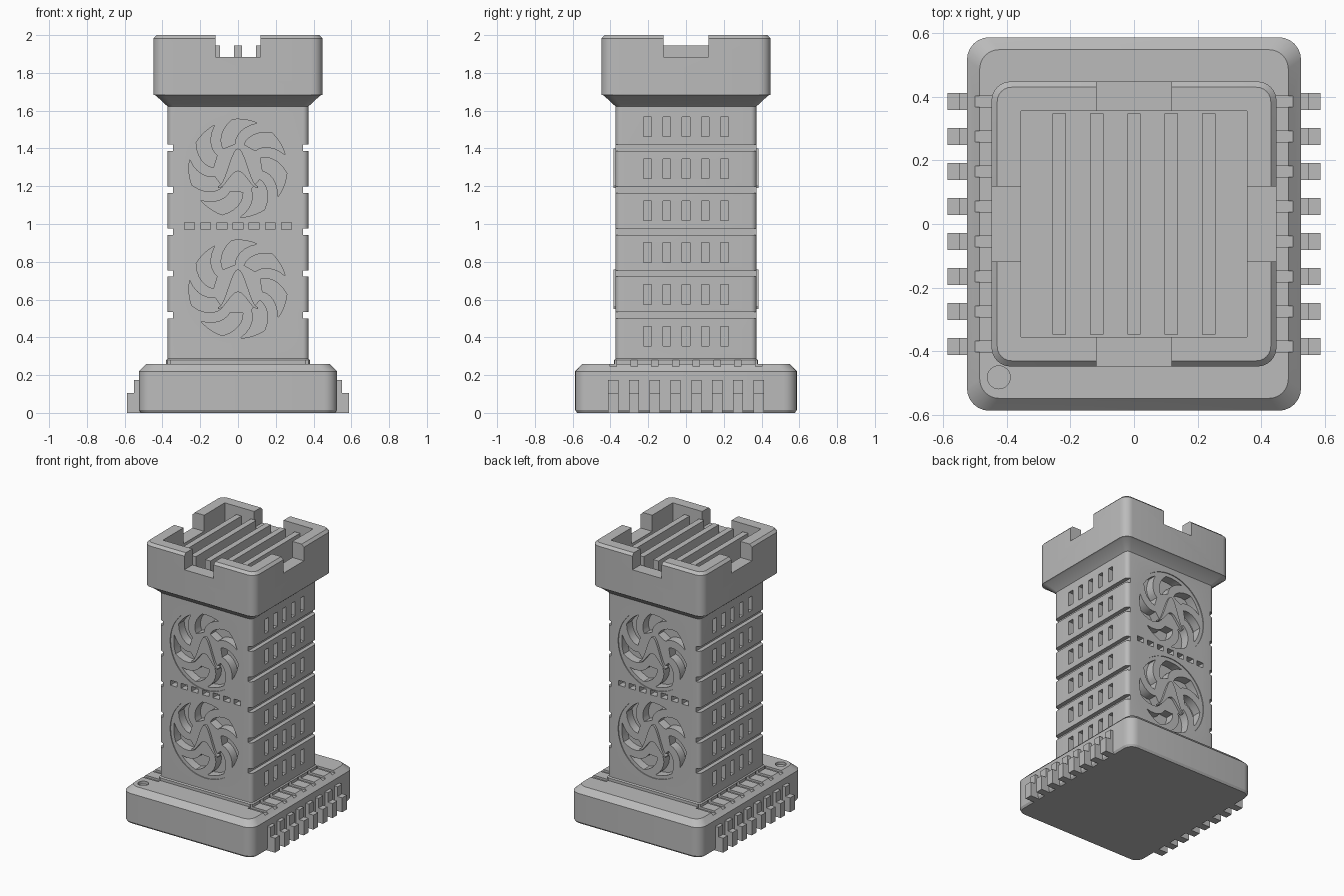
import bpy, bmesh
from math import sin, cos, pi, radians
from mathutils import Matrix

if "Cube" in bpy.data.objects:
    bpy.data.objects.remove(bpy.data.objects["Cube"], do_unlink=True)

grey = bpy.data.materials.new("plain grey")
grey.use_nodes = True
grey.diffuse_color = (0.5, 0.5, 0.5, 1)
grey.node_tree.nodes["Principled BSDF"].inputs["Base Color"].default_value = (0.5, 0.5, 0.5, 1)


def make_object(name, bm):
    bmesh.ops.recalc_face_normals(bm, faces=bm.faces)
    mesh = bpy.data.meshes.new(name)
    bm.to_mesh(mesh)
    bm.free()
    mesh.materials.append(grey)
    obj = bpy.data.objects.new(name, mesh)
    bpy.context.collection.objects.link(obj)
    return obj


def activate(obj):
    bpy.ops.object.select_all(action='DESELECT')
    obj.select_set(True)
    bpy.context.view_layer.objects.active = obj


def rounded_rect(hx, hy, r, steps=6):
    pts = []
    for k, (sx, sy) in enumerate([(1, 1), (-1, 1), (-1, -1), (1, -1)]):
        for i in range(steps + 1):
            a = (k + i / steps) * pi / 2
            pts.append((sx * (hx - r) + r * cos(a), sy * (hy - r) + r * sin(a)))
    return pts


def loft(name, levels):
    """Solid through rounded rectangles given as (half x, half y, radius, z)."""
    bm = bmesh.new()
    rings = [[bm.verts.new((x, y, z)) for x, y in rounded_rect(hx, hy, r)]
             for hx, hy, r, z in levels]
    n = len(rings[0])
    for a, b in zip(rings, rings[1:]):
        for i in range(n):
            bm.faces.new((a[i], a[(i + 1) % n], b[(i + 1) % n], b[i]))
    bm.faces.new(rings[0])
    bm.faces.new(rings[-1])
    return make_object(name, bm)


def box(bm, x, y, z):
    """Box from (min, max) pairs."""
    mid = [(a + b) / 2 for a, b in (x, y, z)]
    size = [b - a for a, b in (x, y, z)]
    bmesh.ops.create_cube(bm, size=1, matrix=Matrix.Translation(mid) @ Matrix.Diagonal((*size, 1)))


def face_prism(bm, pts, y0, y1, side):
    """Outline in x and z pushed through y; side -1 is front, 1 is back."""
    a, b = [[bm.verts.new((-side * x, side * y, z)) for x, z in pts] for y in (y0, y1)]
    n = len(pts)
    bm.faces.new(a)
    bm.faces.new(b)
    for i in range(n):
        bm.faces.new((a[i], a[(i + 1) % n], b[(i + 1) % n], b[i]))


def cut(target, bm):
    cutter = make_object("cutter", bm)
    cutter.hide_render = True
    mod = target.modifiers.new("cut", 'BOOLEAN')
    mod.operation, mod.solver, mod.object = 'DIFFERENCE', 'EXACT', cutter
    activate(target)
    bpy.ops.object.modifier_apply(modifier="cut")
    bpy.data.objects.remove(cutter, do_unlink=True)


def polar(r, deg, cz):
    return r * cos(radians(deg)), cz + r * sin(radians(deg))


def circle(r, cz):
    return [polar(r, 360 * i / 64, cz) for i in range(64)]


def blade(turn, cz):
    """Swept fan opening, turning back as it nears the hub."""
    rows = [i / 6 for i in range(7)]
    radius = lambda t: 0.13 + 0.13 * t
    lead = [polar(radius(t), turn + 97 - 30 * t ** 1.5, cz) for t in rows]
    tip = [polar(0.26, turn + 67 + 30 * i / 5, cz) for i in range(1, 5)]
    trail = [polar(radius(t), turn + 127 - 30 * t ** 1.5, cz) for t in reversed(rows)]
    return lead + tip + trail


fans = (0.655, 1.295)
pins = [(i - 3.5) * 0.11 for i in range(8)]
half = 0.373

# Base block and tower shaft
base = loft("base", [(0.515, 0.577, 0.06, 0), (0.525, 0.587, 0.07, 0.015),
                     (0.525, 0.587, 0.07, 0.22), (0.485, 0.548, 0.06, 0.26)])
tower = loft("tower", [(0.38, 0.38, 0.03, 0.25), (0.38, 0.38, 0.03, 0.28),
                       (half, half, 0.03, 0.288), (half, half, 0.03, 1.64)])

# Slots around the foot of the tower
for part in (base, tower):
    bm = bmesh.new()
    for y in pins:
        for s in (-1, 1):
            box(bm, sorted((s * 0.36, s * 0.5)), (y - 0.017, y + 0.017), (0.245, 0.28))
    cut(part, bm)

# Round orientation mark
bm = bmesh.new()
bmesh.ops.create_cone(bm, cap_ends=True, segments=32, radius1=0.036, radius2=0.036, depth=0.04,
                      matrix=Matrix.Translation((-0.425, -0.482, 0.26)))
cut(base, bm)

# Shallow round fan recesses
bm = bmesh.new()
for side in (-1, 1):
    for cz in fans:
        face_prism(bm, circle(0.285, cz), half - 0.006, half + 0.1, side)
cut(tower, bm)

# Fan openings and the row of small vents between the fans
bm = bmesh.new()
for side in (-1, 1):
    for cz in fans:
        for i in range(7):
            face_prism(bm, blade(i * 360 / 7, cz), half - 0.07, half + 0.1, side)
    for i in range(7):
        x = (i - 3) * 0.0855
        box(bm, (x - 0.026, x + 0.026), sorted((side * (half - 0.05), side * 0.5)), (0.971, 1.007))
cut(tower, bm)

# Side windows and horizontal grooves
bm = bmesh.new()
for s in (-1, 1):
    for row in range(6):
        z = 0.405 + row * 0.222
        for col in range(5):
            y = (col - 2) * 0.102
            box(bm, sorted((s * 0.31, s * 0.5)), (y - 0.021, y + 0.021), (z - 0.052, z + 0.052))
        if row < 5:
            box(bm, sorted((s * 0.343, s * 0.5)), (-0.5, 0.5), (z + 0.094, z + 0.128))
cut(tower, bm)

# Raised arch on each fan hub
bm = bmesh.new()
xs = [-0.105 + 0.21 * i / 20 for i in range(21)]
for side in (-1, 1):
    for cz in fans:
        bell = lambda x: (1 + cos(pi * x / 0.105)) / 2
        top = [(x, cz - 0.095 + 0.2 * bell(x)) for x in xs]
        low = [(x, cz - 0.105 + 0.09 * bell(x)) for x in reversed(xs)]
        face_prism(bm, top + low, half - 0.02, half + 0.011, side)
hubs = make_object("fan_hub_arches", bm)

# Flared head with a sunken top and four crenel gaps
head = loft("head", [(0.365, 0.365, 0.03, 1.615), (0.435, 0.435, 0.05, 1.68),
                     (0.448, 0.448, 0.06, 1.684), (0.448, 0.448, 0.06, 1.982),
                     (0.43, 0.43, 0.045, 2.0)])
bm = bmesh.new()
box(bm, (-0.355, 0.355), (-0.355, 0.355), (1.8, 2.1))
cut(head, bm)
for wx, wy in ((0.118, 0.6), (0.6, 0.118)):
    bm = bmesh.new()
    box(bm, (-wx, wx), (-wy, wy), (1.883, 2.1))
    cut(head, bm)

# Cooling fins inside the head
bm = bmesh.new()
for i in range(5):
    x = (i - 2) * 0.1175
    box(bm, (x - 0.021, x + 0.021), (-0.347, 0.347), (1.79, 1.945))
fins = make_object("cooling_fins", bm)

# Stepped pins along both sides of the base
bm = bmesh.new()
for y in pins:
    for s in (-1, 1):
        outline = [(0.5, 0), (0.587, 0), (0.587, 0.105), (0.55, 0.105), (0.55, 0.175), (0.5, 0.175)]
        a, b = [[bm.verts.new((s * x, y + d, z)) for x, z in outline] for d in (-0.027, 0.027)]
        bm.faces.new(a)
        bm.faces.new(b)
        for i in range(6):
            j = (i + 1) % 6
            bm.faces.new((a[i], a[j], b[j], b[i]))
legs = make_object("base_pins", bm)

# Smooth the rounded corners, keep edges crisp
for obj in (base, tower, head, hubs):
    activate(obj)
    bpy.ops.object.shade_smooth_by_angle(angle=radians(25))
